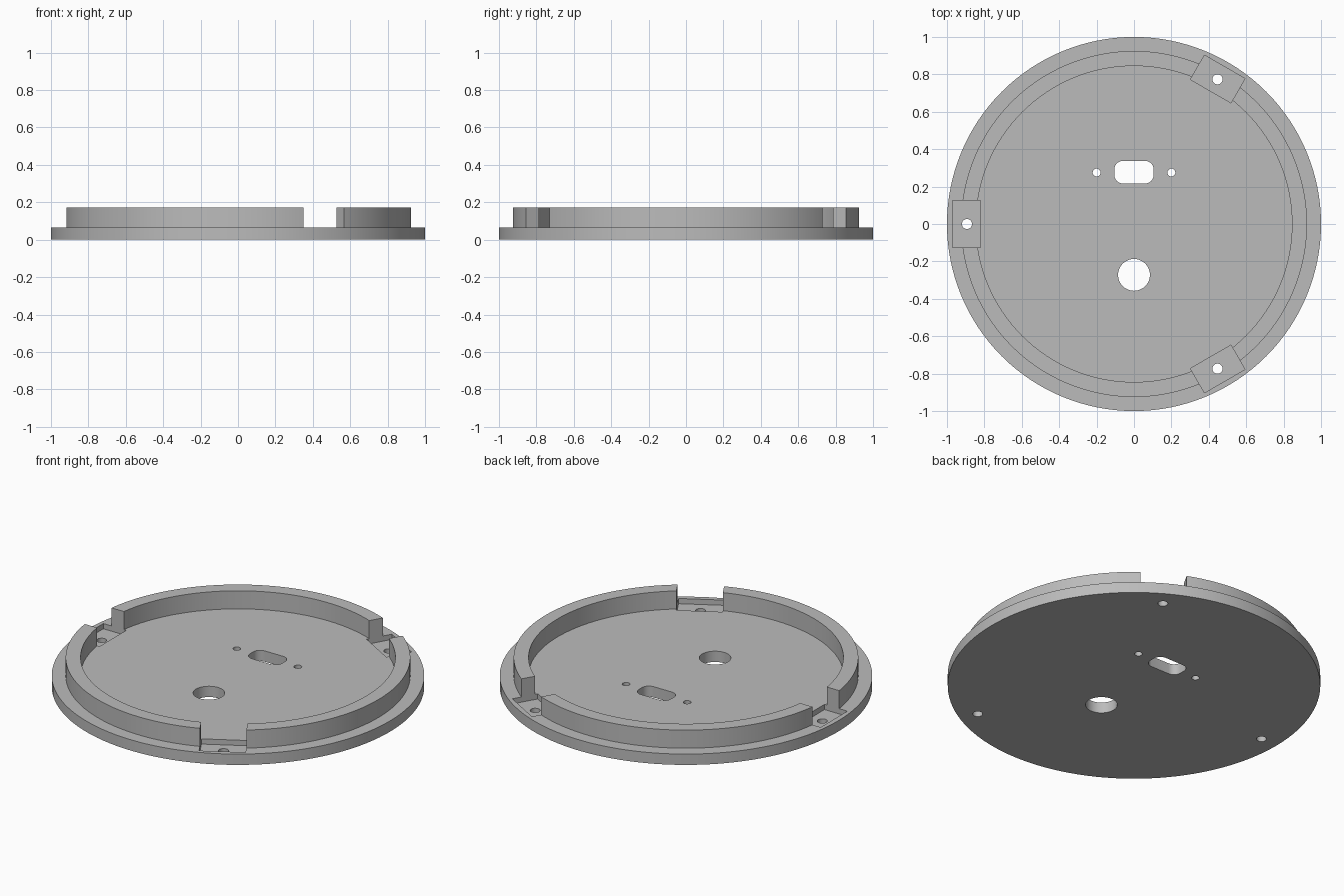
import bpy
import bmesh
from math import cos, sin, pi, tau, radians
from mathutils import Matrix, Vector

default = bpy.data.objects.get("Cube")
if default:
    bpy.data.objects.remove(default, do_unlink=True)

PLATE = 0.064      # flange and floor height
TOP = 0.171        # rim height
RECESS = 0.033     # height of the sunk screw pads

grey = bpy.data.materials.new("plain_grey")
grey.use_nodes = True
grey.diffuse_color = (0.5, 0.5, 0.5, 1)
grey.node_tree.nodes["Principled BSDF"].inputs["Base Color"].default_value = (0.5, 0.5, 0.5, 1)


def make_object(name, bm):
    bmesh.ops.recalc_face_normals(bm, faces=bm.faces)
    mesh = bpy.data.meshes.new(name)
    bm.to_mesh(mesh)
    bm.free()
    mesh.materials.append(grey)
    obj = bpy.data.objects.new(name, mesh)
    bpy.context.collection.objects.link(obj)
    return obj


def lathe(name, profile, steps):
    """Spin an open profile about z and cap both ends."""
    bm = bmesh.new()
    verts = [bm.verts.new((r, 0, z)) for r, z in profile]
    edges = [bm.edges.new(pair) for pair in zip(verts, verts[1:])]
    bmesh.ops.spin(bm, geom=verts + edges, axis=(0, 0, 1), cent=(0, 0, 0),
                   angle=tau, steps=steps, use_duplicate=False)
    bmesh.ops.remove_doubles(bm, verts=bm.verts, dist=1e-5)
    bmesh.ops.holes_fill(bm, edges=[e for e in bm.edges if e.is_boundary], sides=0)
    return make_object(name, bm)


def prism(name, outline, low, high):
    """Extrude a flat outline upward."""
    bm = bmesh.new()
    face = bm.faces.new([bm.verts.new((x, y, low)) for x, y in outline])
    grown = bmesh.ops.extrude_face_region(bm, geom=[face], use_keep_orig=True)
    moved = [v for v in grown["geom"] if isinstance(v, bmesh.types.BMVert)]
    bmesh.ops.translate(bm, verts=moved, vec=(0, 0, high - low))
    return make_object(name, bm)


def rounded(x, y, half_w, half_h, radius, steps):
    """Rounded rectangle outline; a circle when both halves equal the radius."""
    points = []
    for i, (sx, sy) in enumerate([(1, 1), (-1, 1), (-1, -1), (1, -1)]):
        for k in range(steps + 1):
            a = (i + k / steps) * pi / 2
            p = Vector((x + sx * (half_w - radius) + radius * cos(a),
                        y + sy * (half_h - radius) + radius * sin(a)))
            if not points or (p - points[-1]).length > 1e-5:
                points.append(p)
    if (points[0] - points[-1]).length < 1e-5:
        points.pop()
    return points


def circle(x, y, r, steps=8):
    return rounded(x, y, r, r, r, steps)


def cut(target, cutter):
    cutter.hide_render = True
    mod = target.modifiers.new("cut", "BOOLEAN")
    mod.operation = "DIFFERENCE"
    mod.solver = "EXACT"
    mod.object = cutter
    bpy.context.view_layer.objects.active = target
    bpy.ops.object.modifier_apply(modifier=mod.name)
    bpy.data.objects.remove(cutter, do_unlink=True)


# Round plate with raised rim
body = lathe("base_plate_with_rim",
             [(1, 0), (1, PLATE), (0.925, PLATE), (0.925, TOP),
              (0.845, TOP), (0.845, PLATE)], 128)

# Three sunk screw pads that also break the rim, each with a screw hole
for angle in (60, 180, 300):
    turn = Matrix.Rotation(radians(angle), 4, "Z")
    pad = prism("pad_cutter", [(0.82, -0.125), (0.97, -0.125), (0.97, 0.125), (0.82, 0.125)],
                RECESS, TOP + 0.1)
    hole = prism("screw_hole_cutter", circle(0.893, 0, 0.027), -0.1, TOP)
    for cutter in (pad, hole):
        cutter.data.transform(turn)
        cut(body, cutter)

# Cable hole, connector slot and its two small screw holes
for outline in (circle(0, -0.272, 0.085, 12),
                rounded(0, 0.277, 0.105, 0.06, 0.045, 8),
                circle(-0.2, 0.275, 0.021), circle(0.2, 0.275, 0.021)):
    cut(body, prism("hole_cutter", outline, -0.1, TOP))

# Smooth curved walls, crisp edges
bpy.ops.object.select_all(action="DESELECT")
body.select_set(True)
bpy.context.view_layer.objects.active = body
bpy.ops.object.shade_smooth_by_angle(angle=radians(30))
